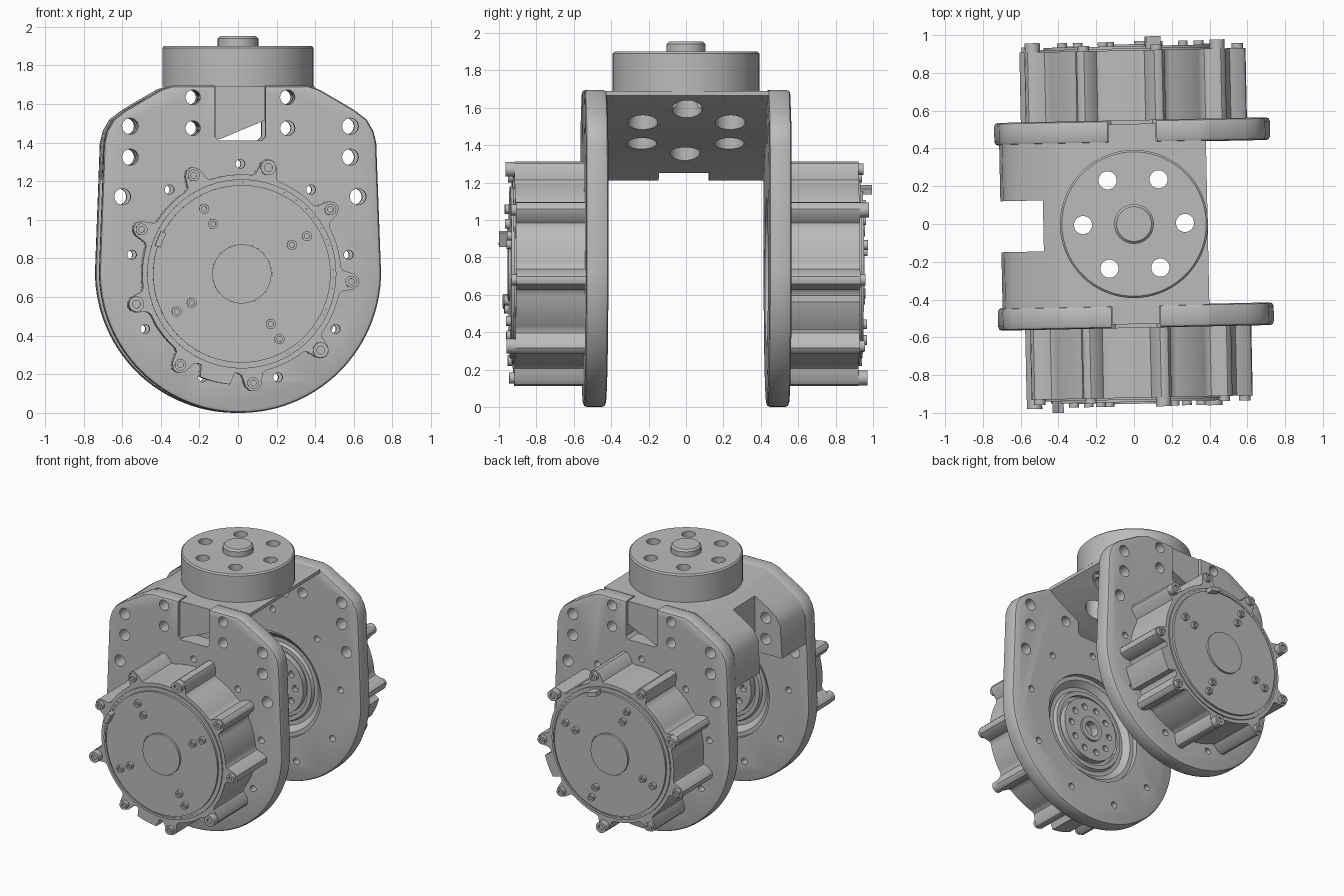
import bpy, bmesh
from math import sin, cos, pi, radians, sqrt
from mathutils import Matrix, Vector

if "Cube" in bpy.data.objects:
    bpy.data.objects.remove(bpy.data.objects["Cube"])

grey = bpy.data.materials.new("machined_grey")
grey.use_nodes = True
grey.diffuse_color = (0.5, 0.5, 0.5, 1)
grey.node_tree.nodes["Principled BSDF"].inputs["Base Color"].default_value = (0.5, 0.5, 0.5, 1)

AXIS_Z = 0.72      # height of the motor axis
TILT = Matrix.Rotation(0.021, 4, "Z")
parts = []


def y_axis(side, x=0, z=0):
    """Local z becomes side * y, local (x, y) becomes (x, z)."""
    return Matrix(((1, 0, 0, x), (0, 0, side, 0), (0, 1, 0, z), (0, 0, 0, 1)))


def revolve(bm, prof, mat, steps=32):
    vs = [bm.verts.new((r, 0, h)) for r, h in prof]
    es = [bm.edges.new(p) for p in zip(vs, vs[1:])]
    old = set(bm.verts) - set(vs)
    bmesh.ops.spin(bm, geom=vs + es, cent=(0, 0, 0), axis=(0, 0, 1), angle=2 * pi, steps=steps)
    new = [v for v in bm.verts if v not in old]
    bmesh.ops.remove_doubles(bm, verts=new, dist=1e-5)
    bmesh.ops.transform(bm, matrix=mat, verts=[v for v in bm.verts if v not in old])


def rod(bm, r, h0, h1, mat, steps=24):
    revolve(bm, [(0, h0), (r, h0), (r, h1), (0, h1)], mat, steps)


def prism(bm, pts, h0, h1, mat):
    base = bm.faces.new([bm.verts.new(mat @ Vector((x, y, h0))) for x, y in pts])
    top = bmesh.ops.extrude_face_region(bm, geom=[base], use_keep_orig=True)["geom"]
    shift = mat.to_3x3() @ Vector((0, 0, h1 - h0))
    bmesh.ops.translate(bm, vec=shift, verts=[g for g in top if isinstance(g, bmesh.types.BMVert)])


def box(bm, lo, hi, mat=Matrix()):
    prism(bm, [(lo[0], lo[1]), (hi[0], lo[1]), (hi[0], hi[1]), (lo[0], hi[1])], lo[2], hi[2], mat)


def to_object(name, bm):
    bmesh.ops.recalc_face_normals(bm, faces=bm.faces)
    me = bpy.data.meshes.new(name)
    bm.to_mesh(me)
    bm.free()
    ob = bpy.data.objects.new(name, me)
    bpy.context.scene.collection.objects.link(ob)
    return ob


def finish(name, bm, cut=None, bevel=0):
    ob = to_object(name, bm)
    if bevel:
        m = ob.modifiers.new("edge", "BEVEL")
        m.width, m.segments, m.limit_method, m.angle_limit = bevel, 2, "ANGLE", radians(50)
    if cut:
        cutter = to_object("cutter", cut)
        cutter.hide_render = True
        m = ob.modifiers.new("holes", "BOOLEAN")
        m.operation, m.object, m.solver, m.use_self = "DIFFERENCE", cutter, "EXACT", True
    if ob.modifiers:
        dg = bpy.context.evaluated_depsgraph_get()
        me = bpy.data.meshes.new_from_object(ob.evaluated_get(dg))
        ob.modifiers.clear()
        ob.data = me
    if cut:
        bpy.data.objects.remove(cutter)
    ob.data.transform(TILT)
    ob.data.materials.clear()
    ob.data.materials.append(grey)
    parts.append(ob)


def polar(r, deg):
    return r * cos(radians(deg)), AXIS_Z + r * sin(radians(deg))


def bolt_holes(bm):
    for s in (-1, 1):
        for x, z, r in ((.245, 1.635, .038), (.245, 1.475, .038), (.57, 1.485, .042),
                        (.57, 1.325, .042), (.61, 1.12, .042)):
            rod(bm, r, -.7, .7, y_axis(1, s * x, z))


# side plates
half = [(.73 * sin(radians(a)), .73 - .73 * cos(radians(a))) for a in range(0, 91, 3)]
half += [(.705, 1.40), (.69, 1.46), (.655, 1.52), (.59, 1.57), (.41, 1.675), (.35, 1.695)]
outline = half + [(-x, z) for x, z in reversed(half[1:])]
for name, side in (("front_plate", -1), ("back_plate", 1)):
    bm, cut = bmesh.new(), bmesh.new()
    prism(bm, outline, .43, .55, y_axis(side))
    bolt_holes(cut)
    for k in range(9):
        x, z = polar(.57, 90 + 40 * k)
        rod(cut, .024, .3, .7, y_axis(side, x, z), 16)
    rod(cut, .40, .3, .7, y_axis(side, 0, AXIS_Z), 64)
    prism(cut, [(-.13, 1.8), (-.13, 1.43), (-.11, 1.41), (.11, 1.41), (.13, 1.43), (.13, 1.8)],
          .3, .7, y_axis(side))
    finish(name, bm, cut, .02)


# motors
def housing_radius(deg, b=.043, R=.568):
    d = radians((deg - 36 + 20) % 40 - 20)
    r = .515
    if abs(R * sin(d)) < b:                     # rounded bolt lobes
        r = R * cos(d) + sqrt(b * b - (R * sin(d)) ** 2)
    else:                                       # fillet beside each lobe
        r += .03 * max(0, 1 - (R * abs(sin(d)) - b) / .04) ** 2
    if 247 <= deg % 360 <= 265:                 # cable outlet
        r = max(r, .575)
    return r


for name, side, turn in (("front", -1, lambda a: a), ("back", 1, lambda a: 232 - a)):
    ax = y_axis(side, 0, AXIS_Z)
    bm = bmesh.new()
    prism(bm, [(housing_radius(a) * cos(radians(turn(a))), housing_radius(a) * sin(radians(turn(a))))
               for a in range(0, 360, 2)], .545, .92, ax)
    finish(name + "_motor_housing", bm)

    bm = bmesh.new()
    revolve(bm, [(0, .9), (.49, .9), (.49, .93), (.475, .93), (.475, .925), (.46, .925), (.46, .942),
                 (.158, .942), (.158, .936), (.153, .936), (.153, .952), (0, .952)], ax, 72)
    finish(name + "_motor_cover", bm)

    bm = bmesh.new()
    for k in range(9):
        x, z = polar(.568, turn(36 + 40 * k))
        big = k % 3 == 1
        r, h = (.04, .968) if big else (.03, .947)
        revolve(bm, [(0, .9), (r, .9), (r, h), (r * .5, h), (r * .5, h - .015), (0, h - .015)],
                y_axis(side, x, z), 20)
    for k in range(4):
        for r in (.30, .39):
            x, z = polar(r, turn(30 + 90 * k))
            revolve(bm, [(0, .93), (.026, .93), (.026, .965), (.013, .965), (.013, .95), (0, .95)],
                    y_axis(side, x, z), 16)
    finish(name + "_motor_screws", bm)

    bm = bmesh.new()
    box(bm, (.443, -.04, .93), (.473, .04, .992), ax @ Matrix.Rotation(radians(turn(157)), 4, "Z"))
    finish(name + "_motor_tab", bm)

    # output flange inside the plate
    bm, cut = bmesh.new(), bmesh.new()
    revolve(bm, [(0, .56), (.41, .56), (.41, .465), (.37, .465), (.33, .50), (.30, .50), (.29, .475),
                 (.26, .475), (.26, .50), (.235, .50), (.235, .455), (.09, .455), (.09, .44),
                 (.055, .44), (.055, .50), (0, .50)], ax, 64)
    for k in range(10):
        x, z = polar(.17, 36 * k)
        rod(cut, .024, .4, .49, y_axis(side, x, z), 14)
    finish(name + "_output_flange", bm, cut)

# bracket joining the two plates
bm, cut = bmesh.new(), bmesh.new()
prism(bm, [(.39, 1.69), (-.37, 1.69), (-.42, 1.665), (-.59, 1.565), (-.655, 1.515), (-.69, 1.45),
           (-.705, 1.21), (-.53, 1.21), (-.48, 1.25), (-.27, 1.36), (-.1, 1.42), (.13, 1.515),
           (.27, 1.59), (.39, 1.665)], -.435, .435, y_axis(1))
bolt_holes(cut)
box(cut, (-.9, -.135, 1.1), (-.48, .135, 1.8))
for k in range(6):
    a = radians(60 * k)
    rod(cut, .08, 1, 1.8, Matrix.Translation((.27 * cos(a), .27 * sin(a), 0)))
finish("bracket", bm, cut)

# tabs that key the bracket into the plates
bm = bmesh.new()
for side in (-1, 1):
    prism(bm, [(-.127, 1.412), (-.1, 1.42), (.127, 1.515), (.127, 1.69), (-.127, 1.69)],
          .43, .53, y_axis(side))
finish("bracket_tabs", bm)

# mounting disc on top
bm, cut = bmesh.new(), bmesh.new()
revolve(bm, [(0, 1.69), (.392, 1.69), (.392, 1.89), (.382, 1.9), (.105, 1.9), (.105, 1.94),
             (.092, 1.953), (0, 1.953)], Matrix(), 72)
for k in range(6):
    a = radians(60 * k)
    rod(cut, .048, 1.6, 2, Matrix.Translation((.27 * cos(a), .27 * sin(a), 0)))
finish("mounting_disc", bm, cut)

# smooth shading with sharp edges kept
bpy.ops.object.select_all(action="DESELECT")
for ob in parts:
    ob.select_set(True)
bpy.context.view_layer.objects.active = parts[0]
bpy.ops.object.shade_smooth_by_angle(angle=radians(30))
